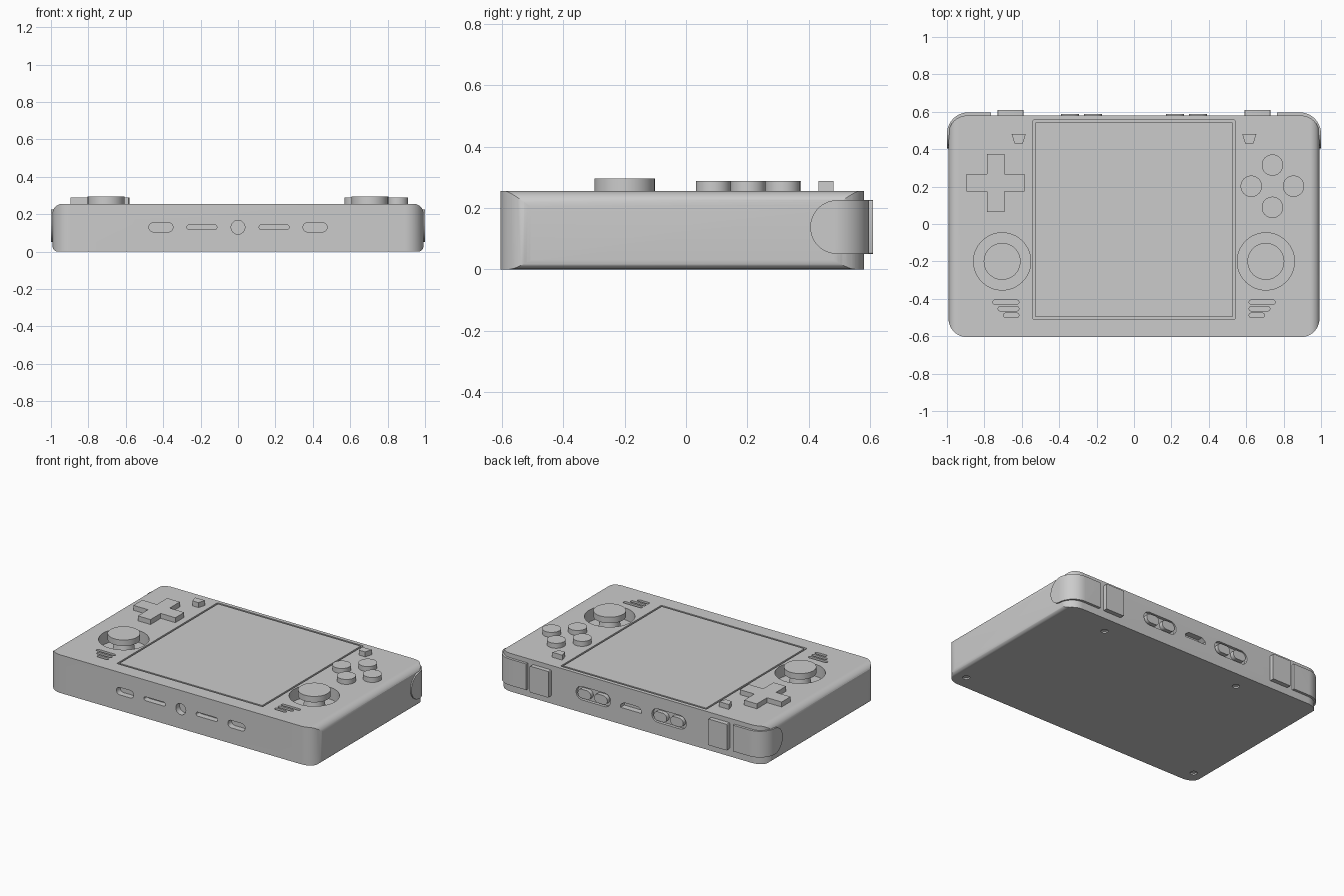
import bpy, bmesh, math

cube = bpy.data.objects.get("Cube")
if cube:
    bpy.data.objects.remove(cube, do_unlink=True)

grey = bpy.data.materials.new("light_grey")
grey.use_nodes = True
colour = (0.6, 0.6, 0.6, 1)
grey.diffuse_color = colour
grey.node_tree.nodes["Principled BSDF"].inputs["Base Color"].default_value = colour

TOP, FRONT, BACK, MID = 0.255, -0.605, 0.58, 0.13


def rounded(u0, u1, v0, v1, radii, n=10):
    """Rounded rectangle; radii run from lower left, counter-clockwise."""
    if not isinstance(radii, tuple):
        radii = (radii,) * 4
    pts = []
    corners = ((u0, v0, 1, 1), (u1, v0, -1, 1), (u1, v1, -1, -1), (u0, v1, 1, -1))
    for i, (u, v, su, sv) in enumerate(corners):
        r = radii[i]
        for k in range(n + 1):
            a = math.pi * (1 + i / 2 + k / n / 2)
            pts.append((u + r * (su + math.cos(a)), v + r * (sv + math.sin(a))))
    return pts


def slot(u, v, width, height):
    r = height / 2
    return rounded(u - width / 2, u + width / 2, v - r, v + r, r * 0.999)


def circle(u, v, r, n=48):
    return [(u + r * math.cos(math.tau * k / n), v + r * math.sin(math.tau * k / n))
            for k in range(n)]


def prism(name, pts, lo, hi, axis="z", taper=1.0):
    """Extrude a profile along an axis; taper scales the far end."""
    place = {"z": lambda u, v, w: (u, v, w),
             "y": lambda u, v, w: (u, w, v),
             "x": lambda u, v, w: (w, u, v)}[axis]
    cu = sum(p[0] for p in pts) / len(pts)
    cv = sum(p[1] for p in pts) / len(pts)
    bm = bmesh.new()
    a = [bm.verts.new(place(u, v, lo)) for u, v in pts]
    b = [bm.verts.new(place(cu + (u - cu) * taper, cv + (v - cv) * taper, hi)) for u, v in pts]
    bm.faces.new(a)
    bm.faces.new(b)
    for i in range(len(pts)):
        j = (i + 1) % len(pts)
        bm.faces.new((a[i], a[j], b[j], b[i]))
    bmesh.ops.recalc_face_normals(bm, faces=bm.faces)
    mesh = bpy.data.meshes.new(name)
    bm.to_mesh(mesh)
    bm.free()
    mesh.materials.append(grey)
    ob = bpy.data.objects.new(name, mesh)
    bpy.context.collection.objects.link(ob)
    return ob


def boolean(ob, cutters, operation):
    """Apply cutters to a part and remove them."""
    for c in cutters:
        m = ob.modifiers.new("cut", "BOOLEAN")
        m.object, m.operation, m.solver = c, operation, "EXACT"
    dg = bpy.context.evaluated_depsgraph_get()
    mesh = bpy.data.meshes.new_from_object(ob.evaluated_get(dg))
    ob.modifiers.clear()
    ob.data = mesh
    for c in cutters:
        bpy.data.objects.remove(c, do_unlink=True)


# Body: plan outline crossed with a side-rounded section
body = prism("body", rounded(-0.992, 0.992, FRONT, BACK, 0.1, 14), 0, TOP)
section = prism("section", rounded(-0.992, 0.992, 0, TOP, (0.03, 0.03, 0.052, 0.052)),
                -0.8, 0.8, "y")
boolean(body, [section], "INTERSECT")

# Recesses in the top, front, back and base
cuts = []


def cut(pts, lo, hi, axis="z"):
    cuts.append(prism("cutter", pts, lo, hi, axis))


cut(rounded(-0.54, 0.54, -0.51, 0.555, 0.004, 2), TOP - 0.012, 0.4)
cut(circle(0, MID, 0.037), -0.7, FRONT + 0.04, "y")
port = [(-0.078, 0.112), (0.078, 0.112), (0.078, 0.13), (0.052, 0.15), (-0.052, 0.15), (-0.078, 0.13)]
cut(port, BACK - 0.04, 0.7, "y")
for s in (-1, 1):
    cut(circle(s * 0.705, -0.2, 0.153, 64), TOP - 0.08, 0.4)
    for row in range(3):
        width = 0.14 - 0.028 * row
        cut(slot(s * (0.615 + width / 2), -0.418 - 0.035 * row, width, 0.022), TOP - 0.03, 0.4)
    cut(slot(s * 0.412, MID, 0.128, 0.05), -0.7, FRONT + 0.04, "y")
    cut(slot(s * 0.193, MID, 0.16, 0.026), -0.7, FRONT + 0.04, "y")
    cut(slot(s * 0.28, MID, 0.255, 0.09), BACK - 0.02, 0.7, "y")
for x, y in ((0.62, 0.46), (-0.42, 0.46), (0.9, -0.51), (-0.9, -0.51)):
    cut(circle(x, y, 0.022, 24), -0.1, 0.01)
boolean(body, cuts, "DIFFERENCE")

# Screen, flush with the face inside its groove
prism("screen", rounded(-0.528, 0.528, -0.498, 0.543, 0.004, 2), TOP - 0.013, TOP)

# Directional pad
x, y, long, thin = -0.74, 0.22, 0.155, 0.047
cross = [(thin, thin), (thin, long), (-thin, long), (-thin, thin), (-long, thin), (-long, -thin),
         (-thin, -thin), (-thin, -long), (thin, -long), (thin, -thin), (long, -thin), (long, thin)]
prism("direction_pad", [(x + u, y + v) for u, v in cross], TOP - 0.01, 0.288)

# Face buttons
for i in range(4):
    a = i * math.pi / 2
    prism("face_button", circle(0.74 + 0.113 * math.cos(a), 0.202 + 0.113 * math.sin(a), 0.057),
          TOP - 0.01, 0.288)

for s, side in ((-1, "right"), (1, "left")):
    # Thumb sticks
    prism(side + "_stick_stalk", circle(s * 0.705, -0.2, 0.07), TOP - 0.081, TOP + 0.002, taper=0.8)
    prism(side + "_stick_cap", circle(s * 0.705, -0.2, 0.0985, 64), TOP, 0.295)

    # Small menu buttons
    key = [(0.579, 0.48), (0.594, 0.431), (0.639, 0.431), (0.654, 0.48)]
    prism(side + "_menu_button", [(s * u, v) for u, v in key], TOP - 0.01, 0.288)

    # Shoulder buttons wrapping the back corners, and inner triggers
    shoulder = prism(side + "_shoulder_button", rounded(-1, 1, -0.4, 0.597, 0.115, 16), 0.05, 0.225)
    wrap = prism("wrap", rounded(0.405, 0.8, 0.05, 0.225, (0.087, 0, 0, 0.087)),
                 s * 0.765, s * 1.1, "x")
    boolean(shoulder, [wrap], "INTERSECT")
    prism(side + "_trigger", rounded(s * 0.66 - 0.07, s * 0.66 + 0.07, 0.05, 0.225, 0.006, 3),
          BACK - 0.03, 0.61, "y")

    # Small oval keys on the back
    for x in (0.22, 0.342):
        prism(side + "_back_key", slot(s * x, MID, 0.097, 0.06), BACK - 0.025, 0.587, "y")

# Smooth curved surfaces, keep edges sharp
parts = [o for o in bpy.context.scene.objects if o.type == "MESH" and grey.name in o.data.materials]
bpy.ops.object.select_all(action="DESELECT")
for o in parts:
    o.select_set(True)
bpy.context.view_layer.objects.active = body
bpy.ops.object.shade_smooth_by_angle(angle=math.radians(30))
